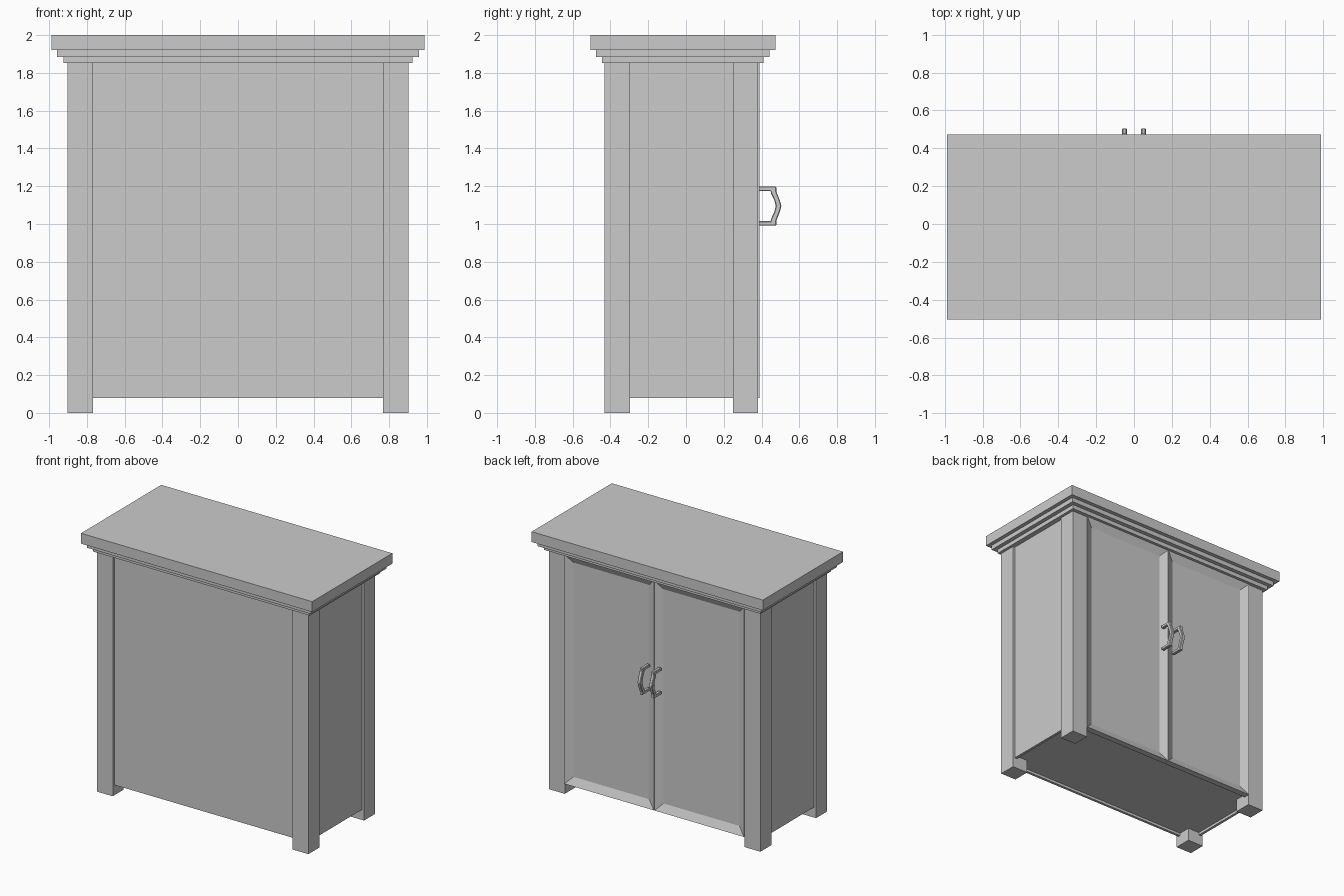
import bpy, bmesh

if "Cube" in bpy.data.objects:
    bpy.data.objects.remove(bpy.data.objects["Cube"])


def finish(bm, name):
    bmesh.ops.recalc_face_normals(bm, faces=bm.faces)
    me = bpy.data.meshes.new(name)
    bm.to_mesh(me)
    bm.free()
    ob = bpy.data.objects.new(name, me)
    bpy.context.collection.objects.link(ob)
    return ob


def box_bm(x, y, z):
    bm = bmesh.new()
    bmesh.ops.create_cube(bm, size=1)
    for v in bm.verts:
        v.co = [(lo + hi) / 2 + c * (hi - lo) for c, (lo, hi) in zip(v.co, (x, y, z))]
    return bm


def box(name, x, y, z):
    return finish(box_bm(x, y, z), name)


TOP = 1.853      # underside of the cornice
FLOOR = 0.08     # lower edge of panels and doors

# Stepped cornice and top slab
box("top_slab", (-0.987, 0.987), (-0.505, 0.473), (1.92, 2.0))
box("cornice_upper", (-0.957, 0.957), (-0.476, 0.443), (1.885, 1.92))
box("cornice_lower", (-0.925, 0.925), (-0.446, 0.411), (TOP, 1.885))

# Plain panel and bottom board
box("plain_panel", (-0.77, 0.77), (-0.412, -0.392), (FLOOR, TOP))
box("bottom_board", (-0.866, 0.866), (-0.392, 0.34), (0.1, 0.12))


def door(name, x):
    # Slab with its outer face inset and pushed in to form the panel
    bm = box_bm(x, (0.34, 0.389), (FLOOR, TOP))
    bm.normal_update()
    face = max(bm.faces, key=lambda f: f.calc_center_median().y)
    bmesh.ops.inset_region(bm, faces=[face], thickness=0.084)
    bmesh.ops.translate(bm, verts=face.verts, vec=(0, -0.028, 0))
    return finish(bm, name)


def handle(name, x):
    # Bowed pull: half profile in (y, z offset), mirrored about its middle
    outer = [(0.385, 0.103), (0.478, 0.103), (0.478, 0.078), (0.497, 0.03), (0.505, 0)]
    inner = [(0.385, 0.08), (0.449, 0.08), (0.449, 0.07), (0.468, 0.03), (0.475, 0)]
    outer += [(y, -z) for y, z in outer[-2::-1]]
    inner += [(y, -z) for y, z in inner[-2::-1]]
    bm = bmesh.new()
    rings = []
    for (yo, zo), (yi, zi) in zip(outer, inner):
        rings.append([bm.verts.new((x + dx, y, 1.095 + z)) for dx, y, z in
                      ((-0.013, yo, zo), (0.013, yo, zo), (0.013, yi, zi), (-0.013, yi, zi))])
    for a, b in zip(rings, rings[1:]):
        for i in range(4):
            j = (i + 1) % 4
            bm.faces.new((a[i], a[j], b[j], b[i]))
    bm.faces.new(rings[0])
    bm.faces.new(rings[-1])
    ob = finish(bm, name)
    bev = ob.modifiers.new("chamfer", 'BEVEL')
    bev.width = 0.004
    bev.segments = 1
    return ob


# Parts repeated on both sides
for side, s in (("left", -1), ("right", 1)):
    def span(a, b):
        return tuple(sorted((s * a, s * b)))
    box(f"{side}_post_plain_side", span(0.768, 0.903), (-0.431, -0.297), (0, TOP))
    box(f"{side}_post_door_side", span(0.768, 0.903), (0.248, 0.382), (0, TOP))
    box(f"{side}_side_panel", span(0.866, 0.886), (-0.3, 0.25), (FLOOR, TOP))
    door(f"{side}_door", span(0.002, 0.768))
    handle(f"{side}_door_handle", s * 0.05)
